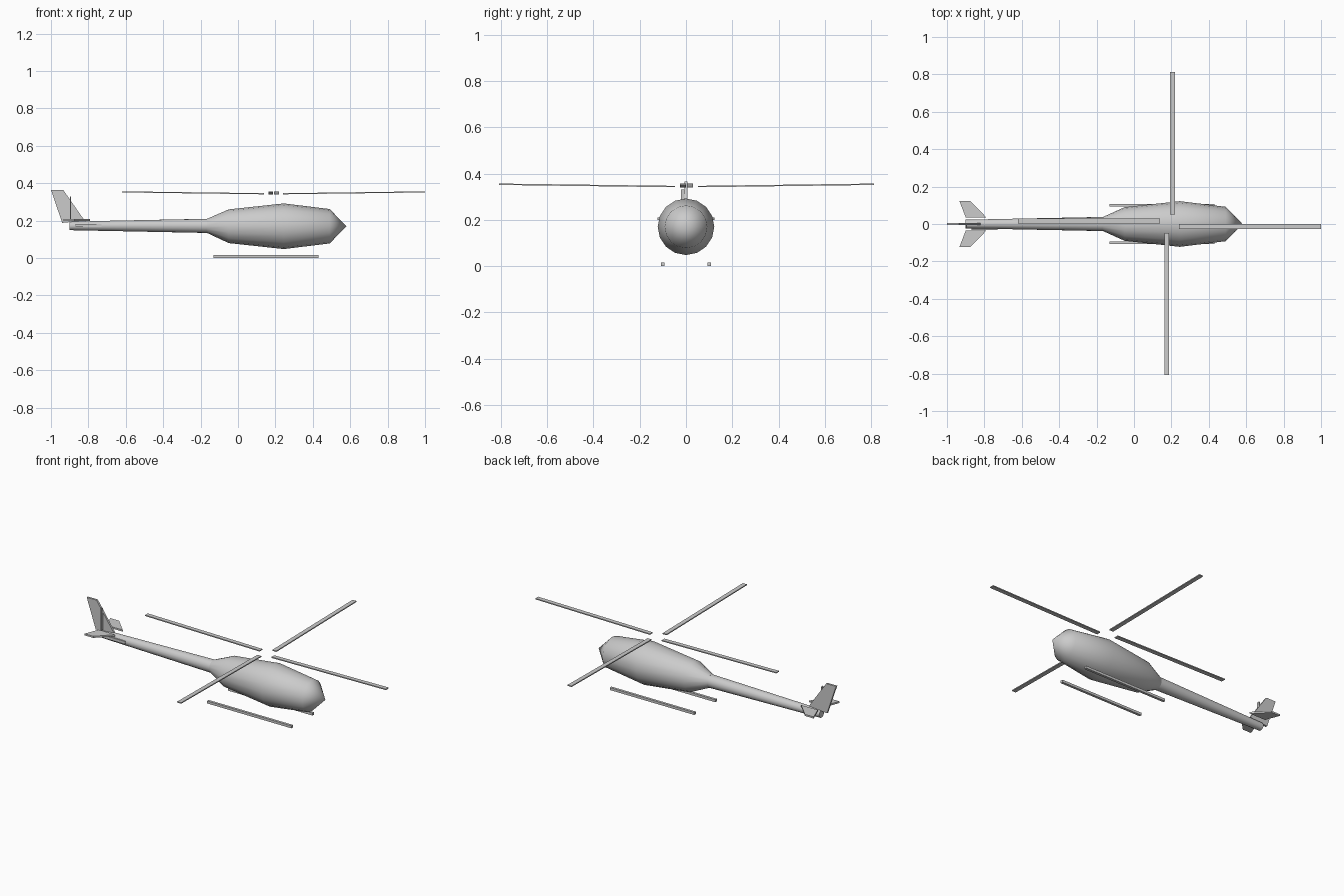
import bpy, bmesh, math
from mathutils import Vector, Matrix

if "Cube" in bpy.data.objects:
    bpy.data.objects.remove(bpy.data.objects["Cube"])


def make_object(name, bm):
    bmesh.ops.recalc_face_normals(bm, faces=bm.faces)
    mesh = bpy.data.meshes.new(name)
    bm.to_mesh(mesh)
    bm.free()
    ob = bpy.data.objects.new(name, mesh)
    bpy.context.collection.objects.link(ob)
    return ob


def smooth(ob, angle):
    bpy.ops.object.select_all(action='DESELECT')
    ob.select_set(True)
    bpy.context.view_layer.objects.active = ob
    bpy.ops.object.shade_smooth_by_angle(angle=math.radians(angle))


def lathe_x(name, stations, sides=16):
    """Rings along x: each station is (x, centre z, radius); radius 0 is a tip."""
    bm = bmesh.new()
    rings = []
    for x, z, r in stations:
        if r == 0:
            rings.append([bm.verts.new((x, 0, z))] * sides)
            continue
        rings.append([bm.verts.new((x, r * math.cos(a), z + r * math.sin(a)))
                      for a in (2 * math.pi * i / sides for i in range(sides))])
    for a, b in zip(rings, rings[1:]):
        for i in range(sides):
            j = (i + 1) % sides
            bm.faces.new(dict.fromkeys((a[i], a[j], b[j], b[i])))
    for ring in (rings[0], rings[-1]):
        if ring[0] != ring[1]:
            bm.faces.new(ring)
    ob = make_object(name, bm)
    smooth(ob, 50)
    return ob


def plate(name, points, offset):
    """Flat polygon extruded along the offset vector."""
    bm = bmesh.new()
    face = bm.faces.new([bm.verts.new(p) for p in points])
    new = bmesh.ops.extrude_face_region(bm, geom=[face])["geom"]
    bmesh.ops.translate(bm, vec=offset,
                        verts=[v for v in new if isinstance(v, bmesh.types.BMVert)])
    return make_object(name, bm)


def box(name, lo, hi, matrix=Matrix()):
    lo, hi = Vector(lo), Vector(hi)
    bm = bmesh.new()
    bmesh.ops.create_cube(bm, size=1)
    size = hi - lo
    bmesh.ops.transform(bm, verts=bm.verts, matrix=matrix
                        @ Matrix.Translation((lo + hi) / 2)
                        @ Matrix.Diagonal((*size, 1)))
    return make_object(name, bm)


# Body and tail boom
lathe_x("fuselage", [(0.58, 0.17, 0), (0.49, 0.17, 0.092), (0.245, 0.17, 0.122),
                     (-0.05, 0.17, 0.09), (-0.165, 0.172, 0.038)])
lathe_x("tail_boom", [(-0.16, 0.172, 0.038), (-0.9, 0.172, 0.023)])

# Tail surfaces
plate("tail_fin", [(x, -0.006, z) for x, z in
                   ((-1, 0.365), (-0.935, 0.365), (-0.82, 0.2), (-0.94, 0.188))],
      (0, 0.012, 0))
for side, tag in ((1, "left"), (-1, "right")):
    plate("stabilizer_" + tag, [(x, side * y, 0.199) for x, y in
                                ((-0.933, 0.122), (-0.875, 0.122),
                                 (-0.79, 0.036), (-0.9, 0.036))], (0, 0, 0.01))
    # Landing skids
    box("skid_" + tag, (-0.13, side * 0.1 - 0.0075, 0), (0.43, side * 0.1 + 0.0075, 0.015))

# Tail rotor blades
box("tail_blade_upright", (-0.898, -0.022, 0.2), (-0.892, -0.006, 0.33))
box("tail_blade_level", (-0.87, -0.031, 0.165), (-0.73, -0.023, 0.182))

# Four main rotor blades, slightly coned upwards
hub = Matrix.Translation((0.19, 0.002, 0.342))
cone = Matrix.Rotation(math.radians(-0.75), 4, 'Y')
for i in range(4):
    turn = Matrix.Rotation(i * math.pi / 2, 4, 'Z')
    box("rotor_blade_%d" % (i + 1), (0.05, -0.028, -0.002), (0.81, -0.002, 0.004),
        hub @ turn @ cone)
